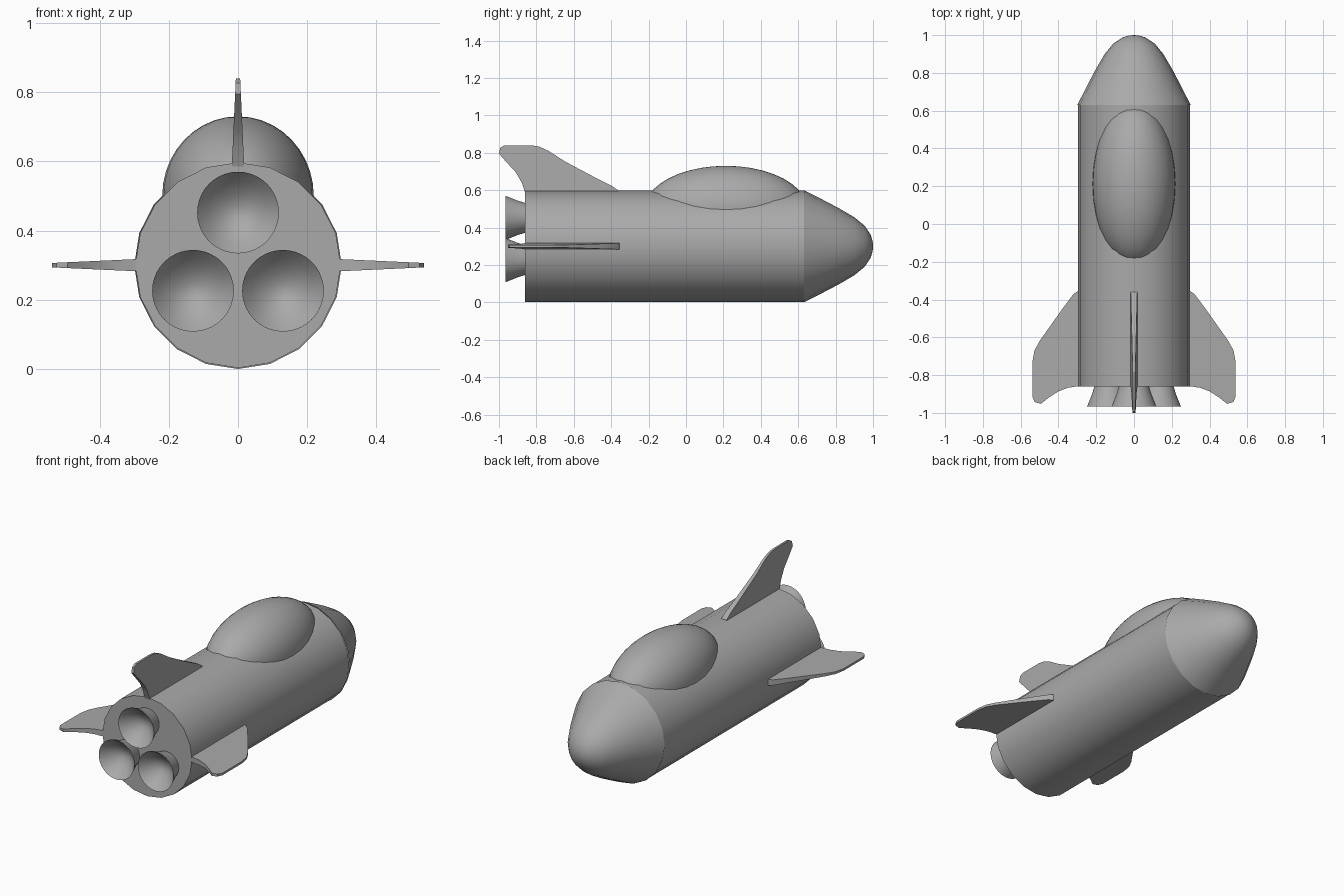
import bpy
import bmesh
from math import sin, cos, tau, radians

if "Cube" in bpy.data.objects:
    bpy.data.objects.remove(bpy.data.objects["Cube"])

grey = bpy.data.materials.new("hull grey")
grey.use_nodes = True
grey.diffuse_color = (0.4, 0.4, 0.4, 1)
grey.node_tree.nodes["Principled BSDF"].inputs["Base Color"].default_value = (0.4, 0.4, 0.4, 1)

AXIS = 0.3  # height of the hull axis


def finish(name, bm):
    """Turn a bmesh into a smooth-shaded object with crisp edges."""
    bmesh.ops.recalc_face_normals(bm, faces=bm.faces)
    mesh = bpy.data.meshes.new(name)
    bm.to_mesh(mesh)
    bm.free()
    mesh.materials.append(grey)
    obj = bpy.data.objects.new(name, mesh)
    bpy.context.collection.objects.link(obj)
    bpy.ops.object.select_all(action="DESELECT")
    obj.select_set(True)
    bpy.context.view_layer.objects.active = obj
    bpy.ops.object.shade_smooth_by_angle(angle=radians(32))
    return obj


def lathe(name, profile, sides, x=0, z=AXIS):
    """Revolve (radius, y) points about an axis parallel to y."""
    bm = bmesh.new()
    rings = []
    for r, y in profile:
        count = sides if r > 0 else 1
        rings.append([bm.verts.new((x + r * cos(tau * i / sides), y, z + r * sin(tau * i / sides)))
                      for i in range(count)])
    for a, b in zip(rings, rings[1:]):
        for i in range(sides):
            j = (i + 1) % sides
            quad = [a[i % len(a)], a[j % len(a)], b[j % len(b)], b[i % len(b)]]
            bm.faces.new(list(dict.fromkeys(quad)))
    return finish(name, bm)


def fin(name, outline, place):
    """Extrude a (span, y) outline into a blade that thins towards the tip."""
    bm = bmesh.new()
    sheets = []
    for side in (-1, 1):
        sheets.append([bm.verts.new(place(s, y, side * (0.0175 - 0.011 * (s - 0.295) / 0.24)))
                       for s, y in outline])
        bm.faces.new(sheets[-1])
    low, high = sheets
    for i in range(len(outline)):
        j = (i + 1) % len(outline)
        bm.faces.new((low[i], low[j], high[j], high[i]))
    return finish(name, bm)


# Hull
lathe("fuselage", [(0, -0.86), (0.297, -0.86), (0.297, 0.63)], 20)
lathe("nose_cone", [(0.3, 0.63), (0.252, 0.725), (0.202, 0.82), (0.155, 0.9),
                    (0.11, 0.955), (0.06, 0.988), (0.025, 0.998), (0, 1)], 20)

# Cockpit canopy
bm = bmesh.new()
bmesh.ops.create_uvsphere(bm, u_segments=32, v_segments=20, radius=1)
bmesh.ops.scale(bm, vec=(0.219, 0.434, 0.23), verts=bm.verts)
bmesh.ops.translate(bm, vec=(0, 0.213, 0.5), verts=bm.verts)
finish("canopy", bm)

# Engine bells with hollow insides
bell = [(0.078, -0.855), (0.092, -0.9), (0.118, -0.965),
        (0.09, -0.93), (0.055, -0.9), (0.025, -0.885), (0, -0.88)]
for name, x, z in (("top", 0, 0.452), ("left", 0.13, 0.226), ("right", -0.13, 0.226)):
    lathe(name + "_engine_bell", bell, 40, x, z)

# Wings
wing = [(0.27, -0.355), (0.297, -0.355), (0.32, -0.37), (0.38, -0.45), (0.5, -0.62),
        (0.527, -0.67), (0.538, -0.73), (0.538, -0.915), (0.525, -0.943), (0.493, -0.952),
        (0.45, -0.918), (0.4, -0.886), (0.35, -0.867), (0.27, -0.855)]
for name, s in (("left_wing", 1), ("right_wing", -1)):
    fin(name, wing, lambda span, y, t, s=s: (s * span, y, AXIS + t))

# Tail fin
tail = [(0.27, -0.36), (0.297, -0.36), (0.322, -0.395), (0.375, -0.5), (0.455, -0.65),
        (0.51, -0.735), (0.533, -0.785), (0.54, -0.83), (0.54, -0.97), (0.527, -0.993),
        (0.495, -1), (0.455, -0.965), (0.395, -0.91), (0.34, -0.878), (0.27, -0.855)]
fin("tail_fin", tail, lambda span, y, t: (t, y, AXIS + span))
